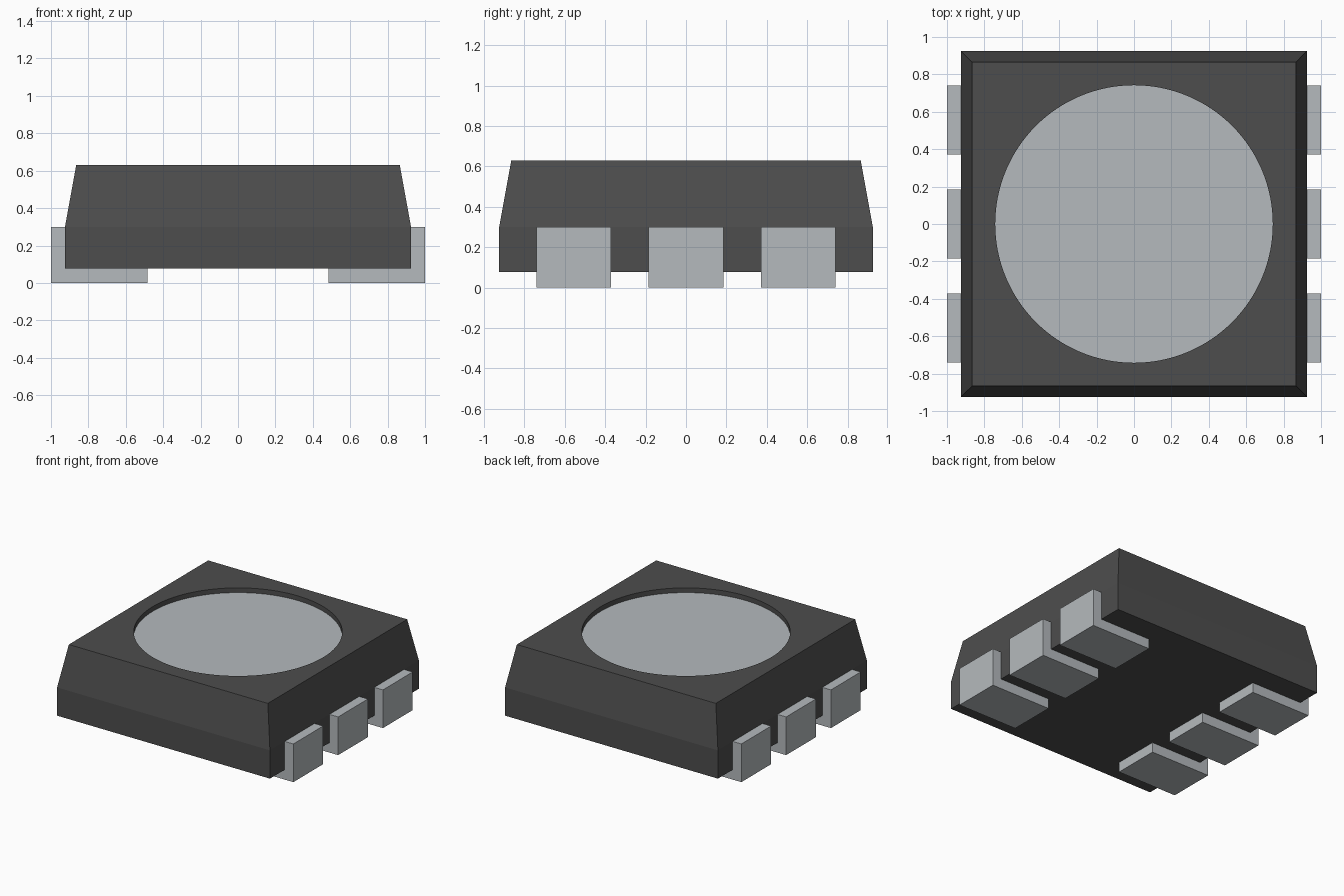
import bpy, bmesh, math

cube = bpy.data.objects.get("Cube")
if cube:
    bpy.data.objects.remove(cube, do_unlink=True)


def material(name, rgb):
    m = bpy.data.materials.new(name)
    m.use_nodes = True
    m.diffuse_color = (*rgb, 1)
    m.node_tree.nodes["Principled BSDF"].inputs["Base Color"].default_value = (*rgb, 1)
    return m


def finish(bm, name, mats):
    bmesh.ops.recalc_face_normals(bm, faces=bm.faces)
    me = bpy.data.meshes.new(name)
    bm.to_mesh(me)
    bm.free()
    for m in mats:
        me.materials.append(m)
    ob = bpy.data.objects.new(name, me)
    bpy.context.collection.objects.link(ob)
    return ob


charcoal = material("charcoal_plastic", (0.075, 0.075, 0.075))
silver = material("silver_grey", (0.46, 0.49, 0.51))

BASE, SHOULDER, TOP = 0.078, 0.30, 0.63   # housing heights
SEGS, RADIUS, DEPTH = 128, 0.742, 0.037   # round window recess


def ring(bm, n, r, z):
    """n points around z, starting on the diagonal."""
    pts = [math.pi / 4 + math.tau * i / n for i in range(n)]
    return [bm.verts.new((r * math.cos(a), r * math.sin(a), z)) for a in pts]


def bridge(bm, lower, upper):
    n = len(lower)
    for i in range(n):
        j = (i + 1) % n
        bm.faces.new((lower[i], lower[j], upper[j], upper[i]))


# Housing: square lofted upward with tapered upper walls
bm = bmesh.new()
squares = [ring(bm, 4, half * math.sqrt(2), z)
           for half, z in ((0.925, BASE), (0.925, SHOULDER), (0.865, TOP))]
bm.faces.new(squares[0])
bridge(bm, squares[0], squares[1])
bridge(bm, squares[1], squares[2])

# Top face in four quarters around the circular opening
rim = ring(bm, SEGS, RADIUS, TOP)
quarter = SEGS // 4
for k in range(4):
    arc = [rim[(k * quarter + i) % SEGS] for i in range(quarter + 1)]
    bm.faces.new([squares[2][k], squares[2][(k + 1) % 4]] + arc[::-1])

# Recess wall and silver window floor
floor = ring(bm, SEGS, RADIUS, TOP - DEPTH)
bridge(bm, floor, rim)
bm.faces.new(floor).material_index = 1
housing = finish(bm, "housing", [charcoal, silver])
bpy.context.view_layer.objects.active = housing
housing.select_set(True)
bpy.ops.object.shade_smooth_by_angle(angle=math.radians(5))
housing.select_set(False)

# Contacts: L-shaped profile extruded along y, three per side
L_PROFILE = [(0.483, 0), (1, 0), (1, SHOULDER), (0.925, SHOULDER),
             (0.925, BASE), (0.483, BASE)]
for side, sx in (("left", 1), ("right", -1)):
    for place, y in (("front", -0.556), ("middle", 0), ("back", 0.556)):
        bm = bmesh.new()
        face = bm.faces.new([bm.verts.new((sx * x, y - 0.185, z)) for x, z in L_PROFILE])
        out = bmesh.ops.extrude_face_region(bm, geom=[face])
        bmesh.ops.translate(bm, vec=(0, 0.37, 0),
                            verts=[v for v in out["geom"] if isinstance(v, bmesh.types.BMVert)])
        finish(bm, f"contact_{side}_{place}", [silver])
